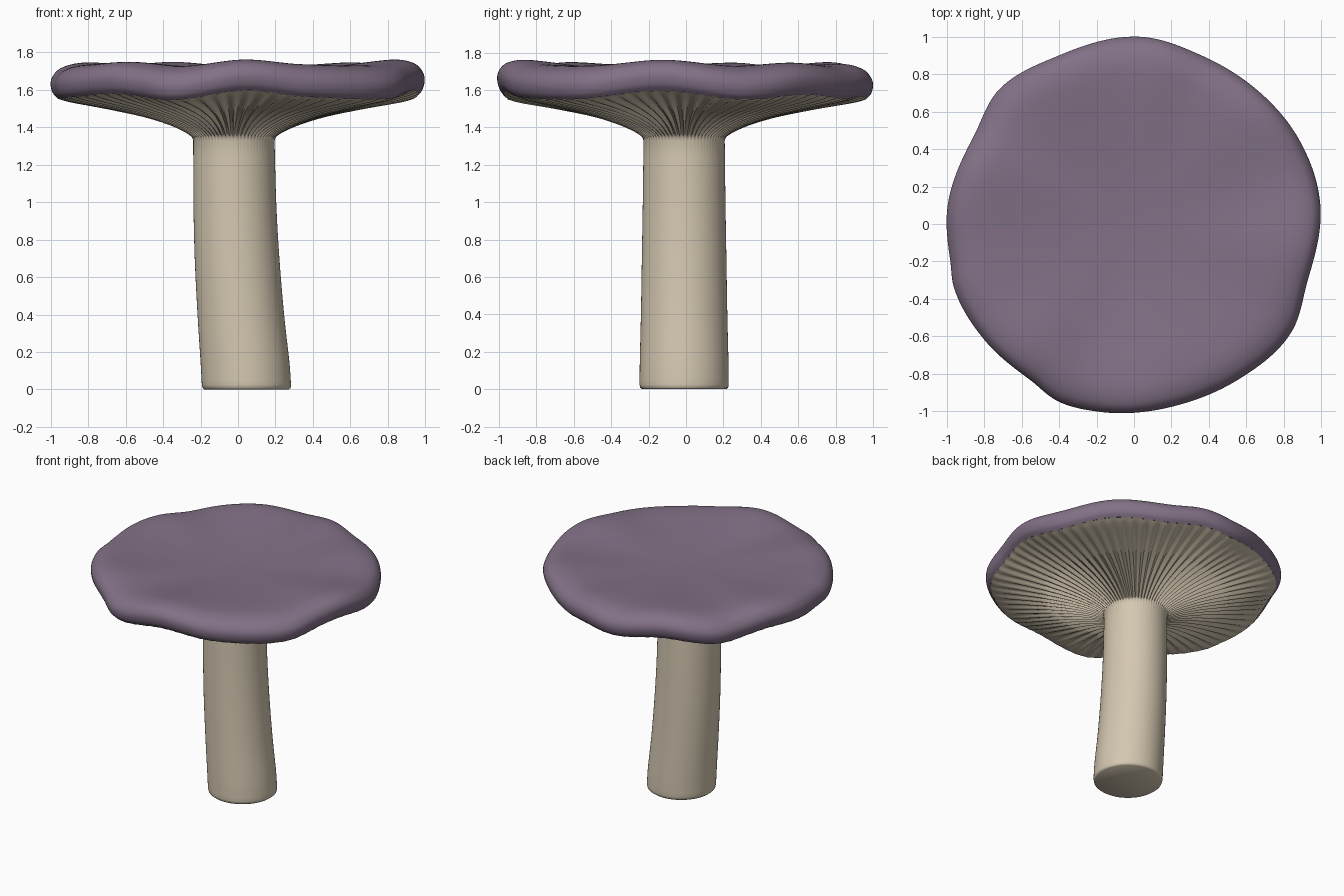
import bpy, math

if "Cube" in bpy.data.objects:
    bpy.data.objects.remove(bpy.data.objects["Cube"])

SEG = 360      # segments around
GILLS = 72     # radial gill ridges


def hermite(pts, x, period=None):
    """Smooth curve through sorted (x, y) points, optionally periodic."""
    if period:
        pts = [(a - period, b) for a, b in pts[-2:]] + pts + [(a + period, b) for a, b in pts[:2]]
    n = len(pts)
    i = 0
    while i < n - 2 and x > pts[i + 1][0]:
        i += 1

    def slope(k):
        a, b = pts[max(k - 1, 0)], pts[min(k + 1, n - 1)]
        return (b[1] - a[1]) / (b[0] - a[0])
    (x0, y0), (x1, y1) = pts[i], pts[i + 1]
    h = x1 - x0
    t = (x - x0) / h
    return ((2*t**3 - 3*t**2 + 1) * y0 + (t**3 - 2*t**2 + t) * h * slope(i)
            + (3*t**2 - 2*t**3) * y1 + (t**3 - t**2) * h * slope(i + 1))


def resample(profile, steps):
    """Smooth curve through a list of profile points."""
    out = []
    for k in range((len(profile) - 1) * steps + 1):
        out.append(tuple(hermite([(i, p[c]) for i, p in enumerate(profile)], k / steps)
                         for c in range(len(profile[0]))))
    return out


# cap outline: (angle in degrees, radius)
OUTLINE = [(-169, 1.0), (-160, 1.02), (-142, 1.01), (-124, 1.0), (-113, 1.03), (-101, 1.02),
           (-76, .995), (-56, 1.0), (-35, 1.02), (-18, .975), (6, 1.0), (27, .99),
           (50, .97), (69, .97), (88, 1.0), (114, .985), (135, 1.017), (151, .976), (175, 1.0)]
# wavy rim: (angle in degrees, height offset)
WAVE = [(-173, -.01), (-152, .0), (-132, .02), (-110, -.018), (-88, .04), (-67, 0), (-36, -.012),
        (-8, .04), (18, -.015), (42, .015), (65, -.01), (80, .005), (95, -.012), (115, .02),
        (141, -.022), (162, .015)]
ANG = [-180 + 360 * i / SEG for i in range(SEG)]
RHO = [hermite(OUTLINE, a, 360) for a in ANG]
WAV = [hermite(WAVE, a, 360) for a in ANG]


def loft(name, rings, mat, tip_first=None, tip_last=None):
    verts = [v for r in rings for v in r]
    faces = []
    for j in range(len(rings) - 1):
        for i in range(SEG):
            k = (i + 1) % SEG
            faces.append((j*SEG + i, (j+1)*SEG + i, (j+1)*SEG + k, j*SEG + k))
    if tip_first:
        verts.append(tip_first)
        faces += [(len(verts) - 1, i, (i + 1) % SEG) for i in range(SEG)]
    if tip_last:
        b = (len(rings) - 1) * SEG
        verts.append(tip_last)
        faces += [(len(verts) - 1, b + (i + 1) % SEG, b + i) for i in range(SEG)]
    me = bpy.data.meshes.new(name)
    me.from_pydata(verts, [], faces)
    me.materials.append(mat)
    ob = bpy.data.objects.new(name, me)
    bpy.context.collection.objects.link(ob)
    bpy.ops.object.select_all(action='DESELECT')
    ob.select_set(True)
    bpy.context.view_layer.objects.active = ob
    bpy.ops.object.shade_smooth_by_angle(angle=math.radians(60))
    return ob


def material(name, rgb):
    m = bpy.data.materials.new(name)
    m.diffuse_color = (*rgb, 1)
    m.use_nodes = True
    m.node_tree.nodes["Principled BSDF"].inputs["Base Color"].default_value = m.diffuse_color
    return m


purple = material("dusty_purple", (.225, .165, .24))
cream = material("cream_beige", (.66, .575, .44))


def cap_point(i, s, z):
    a = math.radians(ANG[i])
    r = RHO[i] * s
    return (r * math.cos(a), r * math.sin(a), z + WAV[i] * s**3)


# cap: dished top rolling over a thick wavy rim
cap_profile = [(.05, 1.695), (.3, 1.703), (.55, 1.72), (.75, 1.735), (.87, 1.735), (.95, 1.712),
               (.988, 1.675), (1.0, 1.635), (.99, 1.59), (.965, 1.562)]
loft("cap", [[cap_point(i, s, z) for i in range(SEG)] for s, z in resample(cap_profile, 4)],
     purple, tip_first=(0, 0, 1.695))

# gills: corrugated underside sweeping down into the stem
TOP = (-.022, -.01)
gill_profile = [(.965, 1.562), (.9, 1.545), (.7, 1.51), (.5, 1.468), (.36, 1.425), (.27, 1.385),
                (.225, 1.355)]
rings = []
for s, z in resample(gill_profile, 4):
    near = max(0, min(1, (.965 - s) / .74))
    amp = .011 * math.sin(math.pi * min(1, near * .85 + .02)) ** .6
    ring = []
    for i in range(SEG):
        a = math.radians(ANG[i])
        r = s * (1 + (RHO[i] - 1) * (1 - near))
        wob = amp * math.sin(GILLS * a)
        ring.append((r * math.cos(a) + TOP[0] * near, r * math.sin(a) + TOP[1] * near,
                     z + WAV[i] * s**3 + wob))
    rings.append(ring)

# stem: leaning, slightly wider at the foot: (z, centre x, radius)
stem_path = [(1.33, -.022, .217), (1.0, -.017, .221), (.7, -.005, .226), (.4, .015, .231),
             (.15, .037, .237), (.025, .045, .238)]
stem_rings = resample(stem_path, 4) + [(.008, .046, .235), (0, .046, .225)]
for z, cx, r in stem_rings:
    rings.append([(cx + r * math.cos(math.radians(a)), -.01 + r * math.sin(math.radians(a)), z)
                  for a in ANG])
loft("stem_and_gills", rings, cream, tip_last=(.046, -.01, 0))
